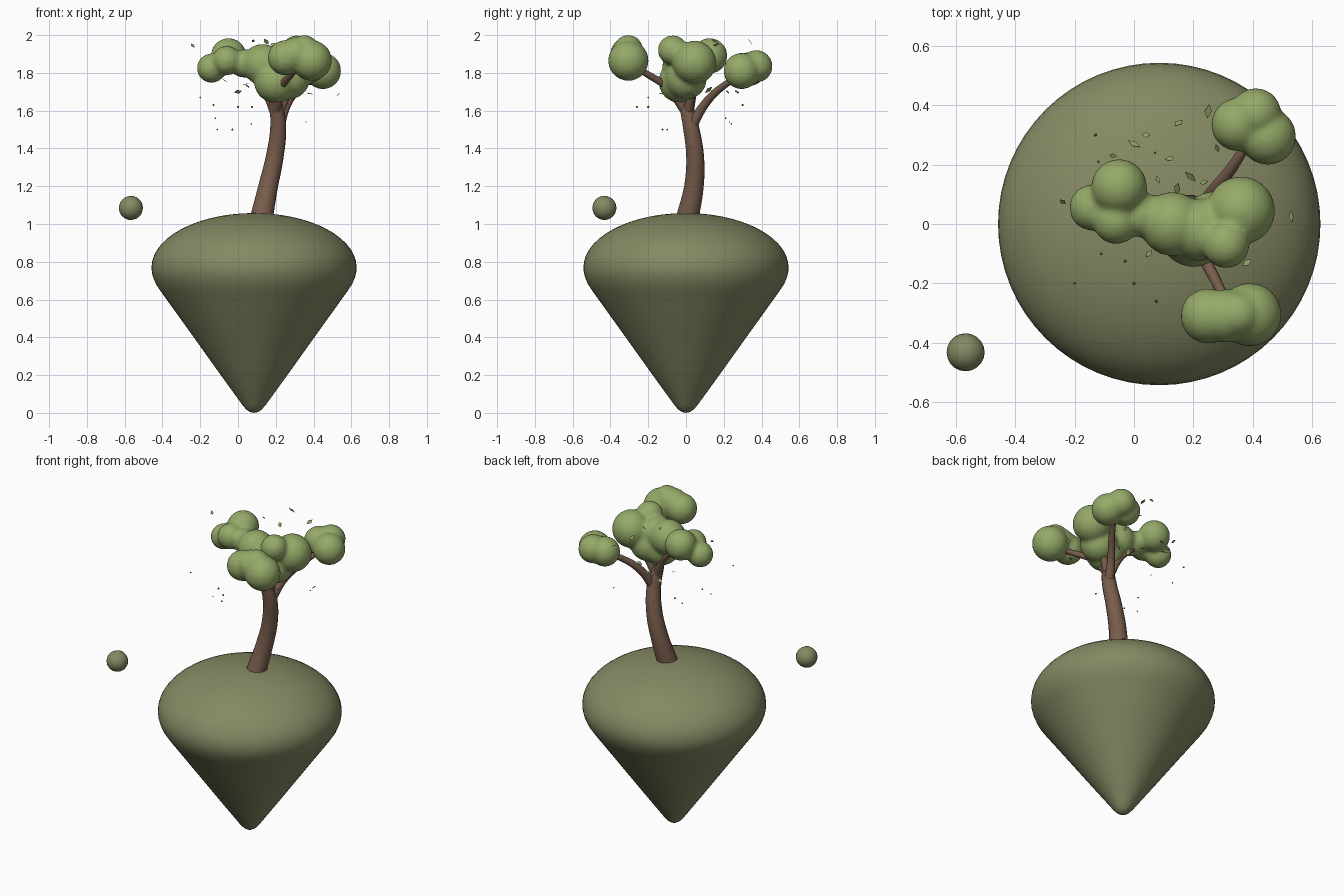
import bpy, bmesh, math, random
from mathutils import Vector, Matrix, Euler

if "Cube" in bpy.data.objects:
    bpy.data.objects.remove(bpy.data.objects["Cube"])

random.seed(4)


def material(name, rgb):
    m = bpy.data.materials.new(name)
    m.diffuse_color = (*rgb, 1)
    m.use_nodes = True
    m.node_tree.nodes["Principled BSDF"].inputs["Base Color"].default_value = m.diffuse_color
    return m


MOSS = material("moss_rock", (0.235, 0.25, 0.125))
LEAF = material("leaf_green", (0.30, 0.40, 0.14))
BARK = material("bark_brown", (0.19, 0.11, 0.073))


def finish(name, bm, mat, smooth=True):
    bmesh.ops.recalc_face_normals(bm, faces=bm.faces)
    me = bpy.data.meshes.new(name)
    for f in bm.faces:
        f.smooth = smooth
    bm.to_mesh(me)
    bm.free()
    me.materials.append(mat)
    ob = bpy.data.objects.new(name, me)
    bpy.context.collection.objects.link(ob)
    return ob


def add_ball(bm, pos, r, sub=3):
    bmesh.ops.create_icosphere(bm, subdivisions=sub, radius=r,
                               matrix=Matrix.Translation(pos))


# Floating island: rounded cone with a domed top, spun around its axis
cone = [(0, 0), (0.022, 0.005), (0.04, 0.017), (0.062, 0.042), (0.2, 0.233),
        (0.36, 0.457), (0.495, 0.645), (0.52, 0.683), (0.535, 0.72), (0.541, 0.745)]
dome = [(0.543 * math.cos(a), 0.77 + 0.288 * math.sin(a))
        for a in (math.pi / 2 * i / 14 for i in range(15))]
dome[-1] = (0, 1.058)
bm = bmesh.new()
vs = [bm.verts.new((0.085 + r, 0, z)) for r, z in cone + dome]
es = [bm.edges.new(p) for p in zip(vs, vs[1:])]
bmesh.ops.spin(bm, geom=vs + es, cent=(0.085, 0, 0), axis=(0, 0, 1),
               angle=math.tau, steps=64, use_duplicate=False)
bmesh.ops.remove_doubles(bm, verts=bm.verts, dist=0.0005)
finish("island", bm, MOSS)

# Small drifting rock
bm = bmesh.new()
add_ball(bm, (-0.567, -0.432, 1.085), 0.064)
finish("floating_rock", bm, MOSS)


# Trunk and branches: tapered round curves
def limb(name, pts):
    cu = bpy.data.curves.new(name, "CURVE")
    cu.dimensions = "3D"
    cu.bevel_depth = 1.0
    cu.bevel_resolution = 4
    cu.resolution_u = 6
    cu.use_fill_caps = True
    sp = cu.splines.new("BEZIER")
    sp.bezier_points.add(len(pts) - 1)
    for bp, (x, y, z, r) in zip(sp.bezier_points, pts):
        bp.co = (x, y, z)
        bp.radius = r
        bp.handle_left_type = bp.handle_right_type = "AUTO"
    cu.materials.append(BARK)
    ob = bpy.data.objects.new(name, cu)
    bpy.context.collection.objects.link(ob)
    bpy.ops.object.select_all(action="DESELECT")
    ob.select_set(True)
    bpy.context.view_layer.objects.active = ob
    bpy.ops.object.convert(target="MESH")
    bpy.ops.object.shade_smooth_by_angle()


limb("trunk", [(0.122, 0.005, 1.02, 0.062), (0.16, 0.042, 1.2, 0.053),
               (0.195, 0.048, 1.36, 0.048), (0.213, 0.025, 1.52, 0.043),
               (0.2, 0, 1.64, 0.035), (0.19, 0, 1.76, 0.022)])
limb("back_branch", [(0.212, 0.02, 1.5, 0.03), (0.26, 0.1, 1.635, 0.023),
                     (0.33, 0.19, 1.725, 0.019), (0.4, 0.3, 1.79, 0.013)])
limb("front_branch", [(0.2, 0, 1.6, 0.03), (0.23, -0.1, 1.725, 0.021),
                      (0.28, -0.2, 1.79, 0.018), (0.33, -0.3, 1.85, 0.012)])
limb("left_branch", [(0.205, 0.01, 1.57, 0.028), (0.13, 0.04, 1.72, 0.02),
                     (-0.02, 0.06, 1.85, 0.013)])
limb("right_branch", [(0.205, 0.005, 1.57, 0.028), (0.27, 0.03, 1.7, 0.02),
                      (0.35, 0.05, 1.82, 0.013)])


# Foliage: balls melted together into soft clumps
def foliage(name, balls):
    bm = bmesh.new()
    for x, y, z, r in balls:
        add_ball(bm, (x, y, z), r * 1.01)
    ob = finish(name, bm, LEAF)
    rm = ob.modifiers.new("melt", "REMESH")
    rm.mode = "VOXEL"
    rm.voxel_size = 0.011
    rm.use_smooth_shade = True
    sm = ob.modifiers.new("soften", "SMOOTH")
    sm.factor = 0.5
    sm.iterations = 8


foliage("front_foliage", [(0.25, -0.31, 1.88, 0.093), (0.31, -0.31, 1.90, 0.09),
                          (0.39, -0.305, 1.865, 0.107), (0.35, -0.305, 1.925, 0.076)])
foliage("back_foliage", [(0.35, 0.335, 1.82, 0.09), (0.41, 0.372, 1.835, 0.086),
                         (0.45, 0.295, 1.81, 0.096)])
foliage("main_foliage", [(-0.14, 0.055, 1.825, 0.078), (-0.05, 0.125, 1.89, 0.094),
                         (-0.06, 0.01, 1.865, 0.078), (0.03, 0.03, 1.85, 0.075),
                         (0.13, 0, 1.845, 0.108), (0.2, -0.03, 1.755, 0.115),
                         (0.27, 0, 1.77, 0.11), (0.22, -0.02, 1.84, 0.105),
                         (0.36, 0.045, 1.855, 0.115), (0.31, -0.07, 1.92, 0.079)])

# Falling leaves: thin tilted diamonds
leaves = [(-0.24, 0.075, 1.945), (0, 0.27, 1.7), (0.12, 0.22, 1.7),
          (0.145, 0.12, 1.71), (0.28, 0.255, 1.76), (0.25, 0.38, 1.9),
          (0.15, 0.34, 1.965), (-0.07, 0.23, 1.76), (0.235, 0.14, 1.7),
          (0.19, 0.16, 1.95), (0.38, -0.13, 1.69), (0.08, 0.15, 1.97),
          (0.53, 0.025, 1.685), (0.04, 0.3, 1.74), (0.05, -0.1, 1.73)]
bm = bmesh.new()
for p in leaves:
    rot = Euler((random.uniform(-0.9, 0.9), random.uniform(-0.9, 0.9),
                 random.uniform(0, math.tau))).to_matrix()
    s = random.uniform(0.014, 0.026)
    rim = [(s, 0, 0), (0, 0.55 * s, 0), (-s, 0, 0), (0, -0.55 * s, 0)]
    top, low = ([bm.verts.new(Vector(p) + rot @ Vector((x, y, h))) for x, y, _ in rim]
                for h in (0.001, -0.001))
    bm.faces.new(top)
    bm.faces.new(low[::-1])
    for i in range(4):
        j = (i + 1) % 4
        bm.faces.new((top[i], low[i], low[j], top[j]))
finish("falling_leaves", bm, LEAF, smooth=False)

# Tiny specks drifting below the canopy
specks = [(-0.2, -0.2, 1.67), (-0.13, 0.3, 1.63), (-0.11, -0.1, 1.5),
          (-0.03, -0.125, 1.5), (0, -0.2, 1.62), (0.07, 0.24, 1.53),
          (0.36, 0.23, 1.54), (-0.12, 0.21, 1.56), (0.075, -0.26, 1.62)]
bm = bmesh.new()
for p in specks:
    add_ball(bm, p, random.uniform(0.004, 0.007), 1)
finish("drifting_specks", bm, MOSS, smooth=False)
